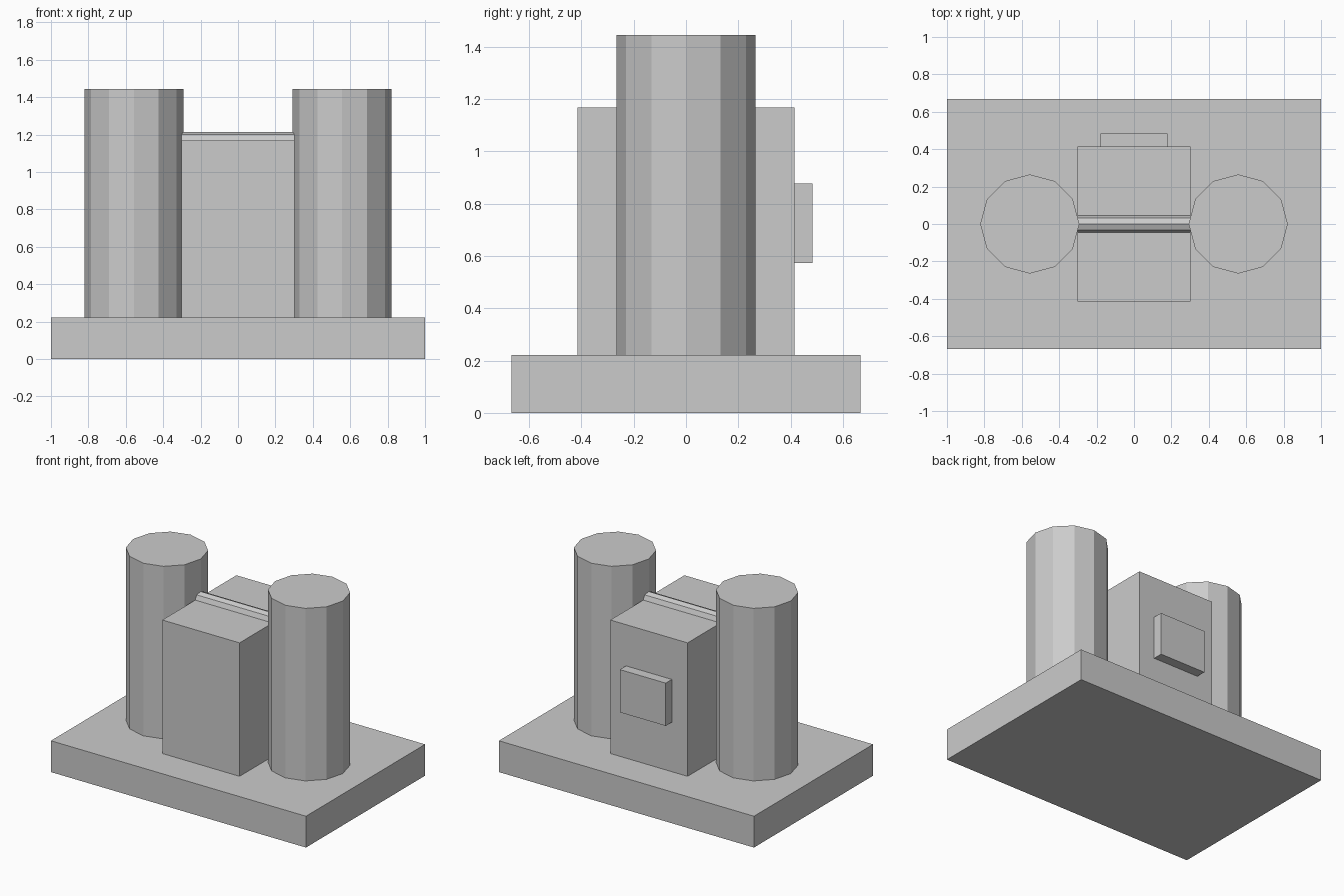
import bpy
import math

cube = bpy.data.objects.get("Cube")
if cube:
    bpy.data.objects.remove(cube, do_unlink=True)

# Single grey material
GREY = (0.6, 0.6, 0.6, 1.0)
grey = bpy.data.materials.new("plain grey")
grey.use_nodes = True
grey.diffuse_color = GREY
grey.node_tree.nodes["Principled BSDF"].inputs["Base Color"].default_value = GREY


def finish(name):
    obj = bpy.context.object
    obj.name = obj.data.name = name
    obj.data.materials.append(grey)
    bpy.ops.object.transform_apply(location=False, rotation=True, scale=True)
    return obj


def box(name, low, high):
    center = [(a + b) / 2 for a, b in zip(low, high)]
    bpy.ops.mesh.primitive_cube_add(size=1, location=center)
    bpy.context.object.scale = [b - a for a, b in zip(low, high)]
    return finish(name)


def prism(name, sides, radius, length, location, rotation=(0, 0, 0)):
    bpy.ops.mesh.primitive_cylinder_add(vertices=sides, radius=radius, depth=length,
                                        location=location, rotation=rotation)
    return finish(name)


BASE_TOP = 0.222
COLUMN_TOP = 1.445
BLOCK_TOP = 1.168

# Base slab and central block
box("base", (-1, -0.667, 0), (1, 0.667, BASE_TOP))
box("center_block", (-0.303, -0.415, BASE_TOP), (0.303, 0.415, BLOCK_TOP))

# Raised panel on the back of the block
box("back_panel", (-0.18, 0.415, 0.573), (0.18, 0.484, 0.876))

# Twelve-sided columns on each side
for side, sign in (("left", 1), ("right", -1)):
    prism(side + "_column", 12, 0.265, COLUMN_TOP - BASE_TOP,
          (sign * 0.557, 0, (COLUMN_TOP + BASE_TOP) / 2))

# Eight-sided rod lying across the top of the block
prism("top_rod", 8, 0.046, 0.606, (0, 0, BLOCK_TOP), (0, math.pi / 2, 0))
